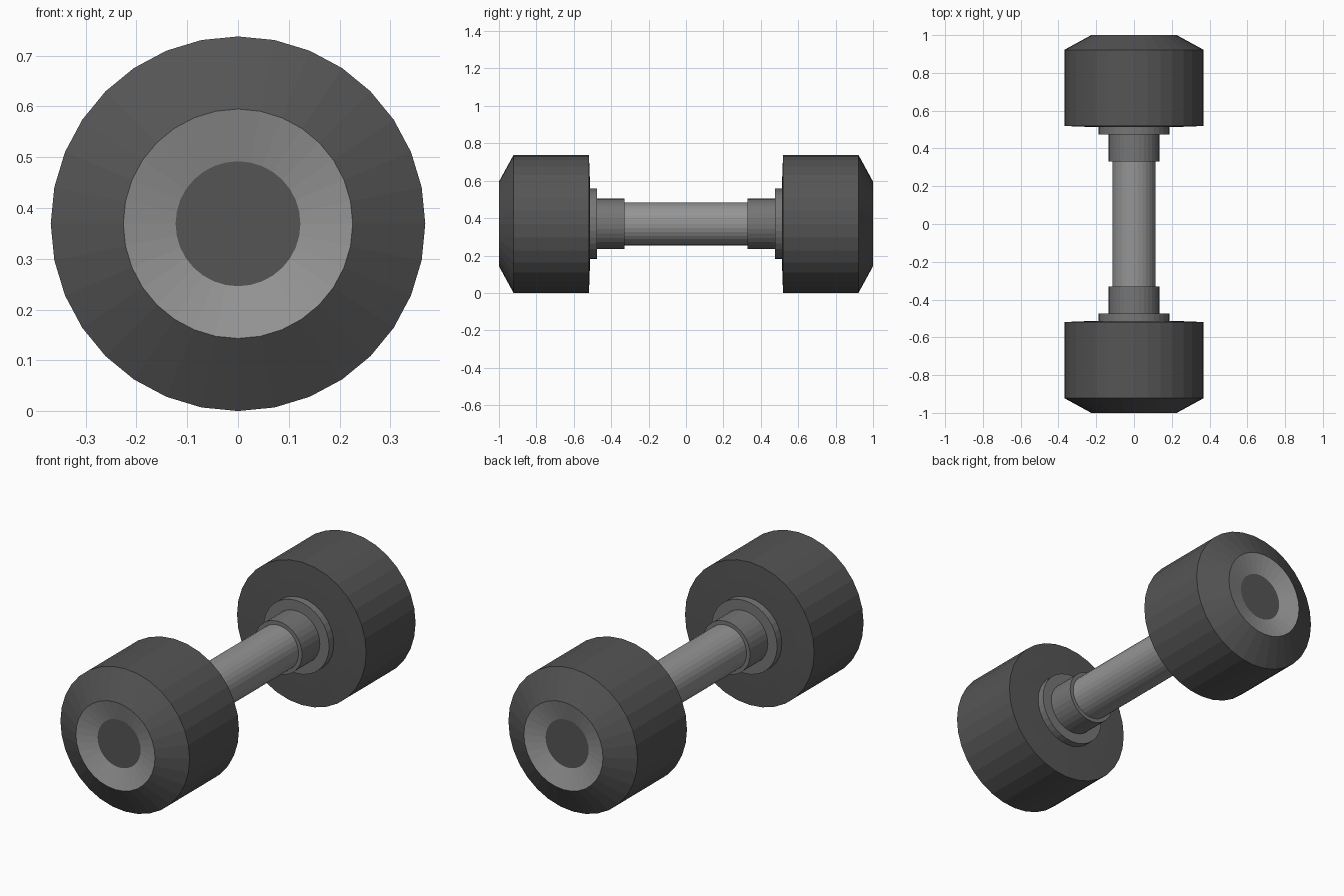
import bpy, bmesh, math

if "Cube" in bpy.data.objects:
    bpy.data.objects.remove(bpy.data.objects["Cube"])

SIDES = 32
AXIS_Z = 0.369


def grey(name, v):
    m = bpy.data.materials.new(name)
    m.diffuse_color = (v, v, v, 1)
    m.use_nodes = True
    m.node_tree.nodes["Principled BSDF"].inputs["Base Color"].default_value = m.diffuse_color
    return m


RUBBER = grey("rubber", 0.09)
COLLAR = grey("collar_metal", 0.18)
STEEL = grey("steel", 0.30)


def lathe(name, profile, mats, side=1, band_mats=None):
    """Spin (radius, y) points around the dumbbell axis; radius 0 closes an end."""
    bm = bmesh.new()
    rings = []
    for r, y in profile:
        if r == 0:
            rings.append([bm.verts.new((0, y * side, AXIS_Z))])
        else:
            rings.append([bm.verts.new((r * math.sin(2 * math.pi * i / SIDES), y * side,
                                        AXIS_Z + r * math.cos(2 * math.pi * i / SIDES)))
                          for i in range(SIDES)])
    for b, (p, q) in enumerate(zip(rings, rings[1:])):
        for i in range(SIDES):
            j = (i + 1) % SIDES
            if len(p) == 1:
                f = bm.faces.new((p[0], q[j], q[i]))
            elif len(q) == 1:
                f = bm.faces.new((p[i], p[j], q[0]))
            else:
                f = bm.faces.new((p[i], p[j], q[j], q[i]))
            f.material_index = (band_mats or {}).get(b, 0)
    bmesh.ops.recalc_face_normals(bm, faces=bm.faces)
    me = bpy.data.meshes.new(name)
    bm.to_mesh(me)
    bm.free()
    for m in mats:
        me.materials.append(m)
    ob = bpy.data.objects.new(name, me)
    bpy.context.collection.objects.link(ob)
    return ob


# Grip bar
lathe("grip_bar", [(0, -0.34), (0.115, -0.34), (0.115, 0.34), (0, 0.34)], [STEEL])

for side, label in ((-1, "front"), (1, "back")):
    # Weight head: slightly dished inner face, bevelled end, conical steel recess
    lathe(label + "_weight",
          [(0, 0.513), (0.18, 0.513), (0.27, 0.515), (0.369, 0.519), (0.369, 0.922),
           (0.226, 1.0), (0.123, 0.97), (0, 0.97)],
          [RUBBER, STEEL], side, {5: 1})
    # Sleeve around the bar
    lathe(label + "_sleeve",
          [(0, 0.33), (0.135, 0.33), (0.135, 0.48), (0, 0.48)], [COLLAR], side)
    # Flange against the weight
    lathe(label + "_flange",
          [(0, 0.475), (0.188, 0.475), (0.188, 0.514), (0, 0.514)], [COLLAR], side)
